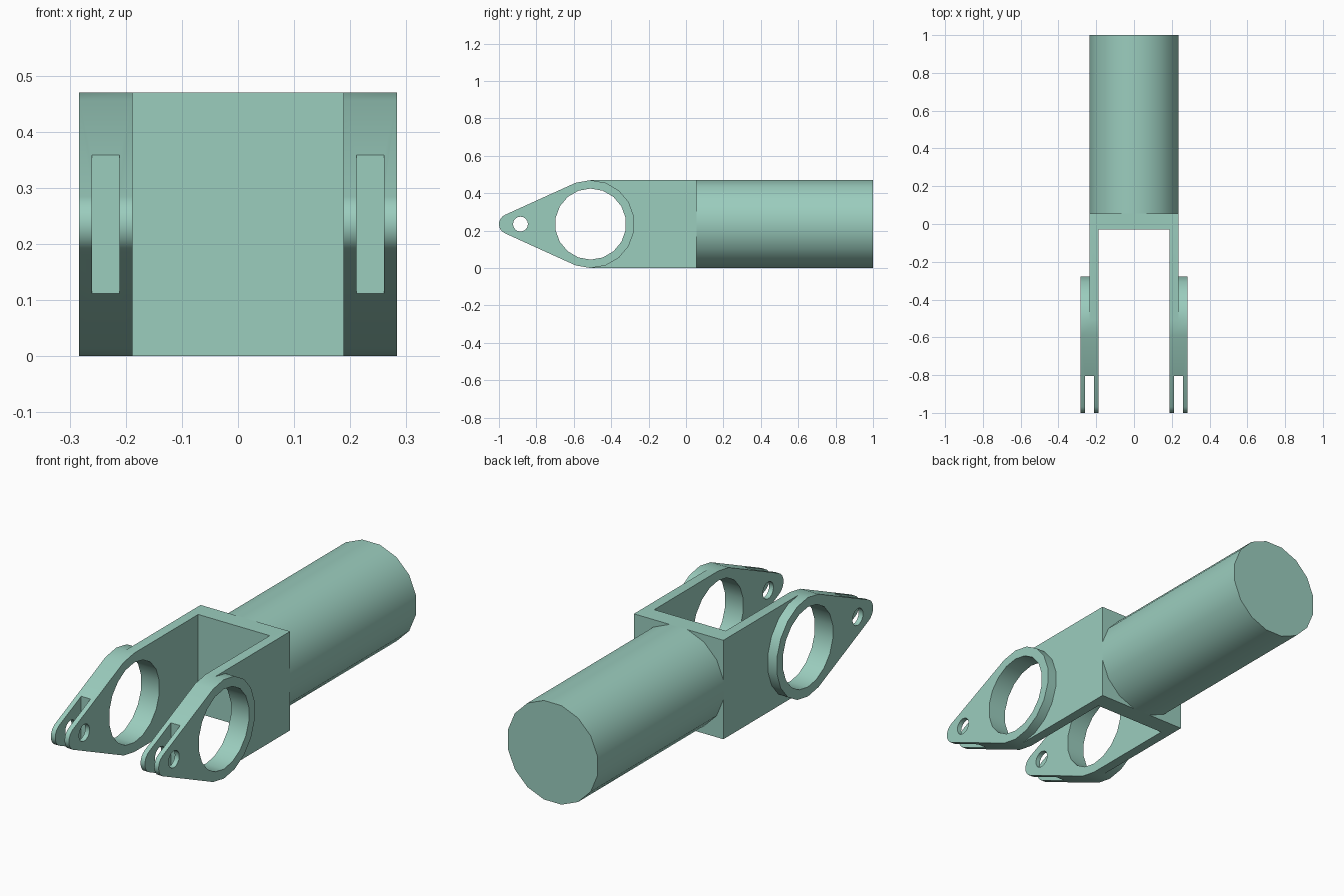
import bpy, bmesh, math

if "Cube" in bpy.data.objects:
    bpy.data.objects.remove(bpy.data.objects["Cube"], do_unlink=True)

R = 0.235          # tube and ring radius, also the centre height
RING_Y = -0.51     # centre of the big rings
TIP_R = 0.054      # rounded end of the lugs

mat = bpy.data.materials.new("sage green")
mat.use_nodes = True
colour = (0.328, 0.610, 0.515, 1)
mat.diffuse_color = colour
bsdf = next(n for n in mat.node_tree.nodes if n.type == 'BSDF_PRINCIPLED')
bsdf.inputs["Base Color"].default_value = colour


def prism(name, points, offset):
    """Extrude a closed 3D outline along an offset."""
    bm = bmesh.new()
    face = bm.faces.new([bm.verts.new(p) for p in points])
    ext = bmesh.ops.extrude_face_region(bm, geom=[face])
    moved = [v for v in ext["geom"] if isinstance(v, bmesh.types.BMVert)]
    bmesh.ops.translate(bm, verts=moved, vec=offset)
    bmesh.ops.recalc_face_normals(bm, faces=bm.faces)
    mesh = bpy.data.meshes.new(name)
    bm.to_mesh(mesh)
    bm.free()
    mesh.materials.append(mat)
    obj = bpy.data.objects.new(name, mesh)
    bpy.context.collection.objects.link(obj)
    return obj


def arc(cx, cy, r, start, end, steps):
    angles = [math.radians(start + (end - start) * i / steps) for i in range(steps + 1)]
    return [(cx + r * math.cos(a), cy + r * math.sin(a)) for a in angles]


def box(name, x0, x1, y0, y1, z0, z1):
    return prism(name, [(x0, y0, z0), (x1, y0, z0), (x1, y1, z0), (x0, y1, z0)],
                 (0, 0, z1 - z0))


def side_prism(name, outline, x0, x1):
    """Extrude a (y, z) outline along x."""
    return prism(name, [(x0, y, z) for y, z in outline], (x1 - x0, 0, 0))


def combine(target, other, operation):
    mod = target.modifiers.new(operation.lower(), 'BOOLEAN')
    mod.operation, mod.object, mod.solver = operation, other, 'EXACT'
    bpy.context.view_layer.objects.active = target
    bpy.ops.object.modifier_apply(modifier=mod.name)
    bpy.data.objects.remove(other, do_unlink=True)


def smooth(obj):
    bpy.ops.object.select_all(action='DESELECT')
    obj.select_set(True)
    bpy.context.view_layer.objects.active = obj
    bpy.ops.object.shade_smooth_by_angle(angle=math.radians(30))


# U-shaped fork: two arms joined by a back wall
fork_plan = [(-R, RING_Y), (-0.188, RING_Y), (-0.188, -0.03), (0.188, -0.03),
             (0.188, RING_Y), (R, RING_Y), (R, 0.055), (-R, 0.055)]
fork = prism("fork", [(x, y, 0) for x, y in fork_plan], (0, 0, 2 * R))

# Teardrop lugs: big ring tapering to a rounded tip
teardrop = (arc(RING_Y, R, R, -110, 110, 11)
            + arc(-1 + TIP_R, R, TIP_R, 114.5, 245.5, 8))
for s in (-1, 1):
    combine(fork, side_prism("lug", teardrop, s * 0.188, s * 0.283), 'UNION')

# Ring openings and pin holes through both lugs
ring_hole = arc(RING_Y, R, 0.19, 10, 350, 17)
pin_hole = arc(-0.885, R, 0.04, 0, 337.5, 15)
for outline in (ring_hole, pin_hole):
    combine(fork, side_prism("hole_cutter", outline, -0.4, 0.4), 'DIFFERENCE')

# Slots splitting each tip
for s in (-1, 1):
    x0, x1 = sorted((s * 0.211, s * 0.26))
    combine(fork, box("slot_cutter", x0, x1, -1.1, -0.805, -0.1, 0.6), 'DIFFERENCE')
smooth(fork)

# Solid round shaft, its flats flush with the fork
shaft_ring = arc(0, R, R / math.cos(math.pi / 16), 11.25, 348.75, 15)
shaft = prism("shaft", [(x, 0.055, z) for x, z in shaft_ring], (0, 0.945, 0))
smooth(shaft)
